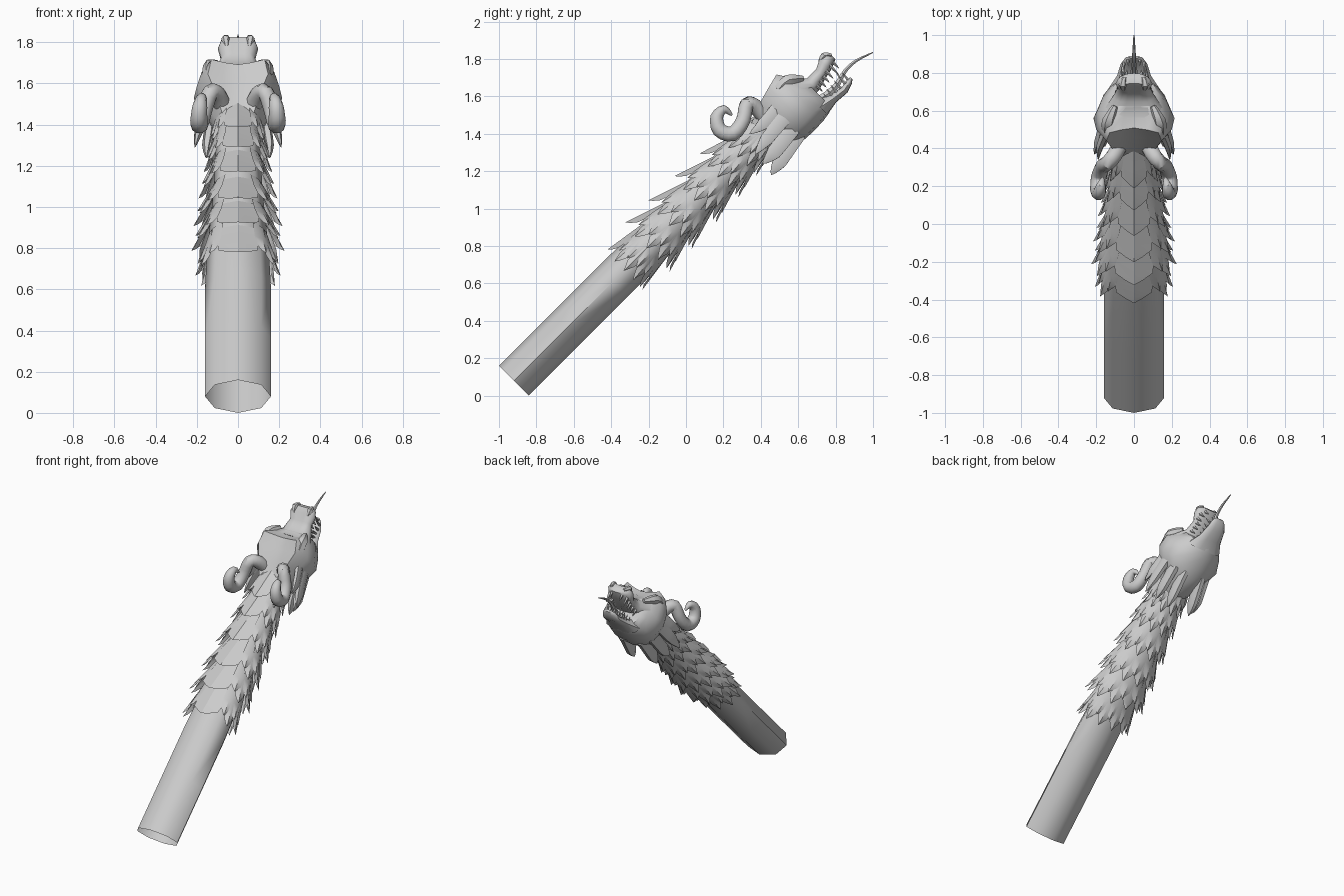
import bpy, bmesh, math
from mathutils import Vector

if "Cube" in bpy.data.objects:
    bpy.data.objects.remove(bpy.data.objects["Cube"])

R2 = math.sqrt(0.5)
GREY = bpy.data.materials.new("stone_grey")
GREY.diffuse_color = (0.6, 0.6, 0.6, 1)
GREY.use_nodes = True
GREY.node_tree.nodes["Principled BSDF"].inputs["Base Color"].default_value = GREY.diffuse_color


def P(x, u, v):
    """Neck frame to world: u runs up the sloping neck, v points to its back."""
    return Vector((x, -0.92 + (u - v) * R2, 0.08 + (u + v) * R2))


def finish(name, bm, angle=40, recalc=True):
    if recalc:
        bmesh.ops.recalc_face_normals(bm, faces=bm.faces)
    me = bpy.data.meshes.new(name)
    bm.to_mesh(me)
    bm.free()
    me.materials.append(GREY)
    ob = bpy.data.objects.new(name, me)
    bpy.context.collection.objects.link(ob)
    bpy.ops.object.select_all(action='DESELECT')
    ob.select_set(True)
    bpy.context.view_layer.objects.active = ob
    bpy.ops.object.shade_smooth_by_angle(angle=math.radians(angle))
    return ob


def loft(bm, rings, cap_start=True, cap_end=True):
    rows = [[bm.verts.new(p) for p in r] for r in rings]
    n = len(rows[0])
    for a, b in zip(rows, rows[1:]):
        for i in range(n):
            j = (i + 1) % n
            bm.faces.new((a[i], a[j], b[j], b[i]))
    if cap_start:
        bm.faces.new(rows[0][::-1])
    if cap_end:
        bm.faces.new(rows[-1])


def tube(bm, pts, radii, n=8, flat=1.0):
    """Round tube along world points, smoothed by a spline."""
    pts = [Vector(p) for p in pts]
    path = []
    for i in range(len(pts) - 1):
        a, b = pts[max(i - 1, 0)], pts[i]
        c, d = pts[i + 1], pts[min(i + 2, len(pts) - 1)]
        for k in range(3):
            t = k / 3
            p = 0.5 * (2 * b + (c - a) * t + (2 * a - 5 * b + 4 * c - d) * t * t
                       + (3 * b - a - 3 * c + d) * t ** 3)
            path.append((p, radii[i] + (radii[i + 1] - radii[i]) * t))
    path.append((pts[-1], radii[-1]))
    rings = []
    for i, (p, r) in enumerate(path):
        d = (path[min(i + 1, len(path) - 1)][0] - path[max(i - 1, 0)][0]).normalized()
        s = Vector((1, 0, 0))
        s = (s - d * s.dot(d)).normalized()
        w = d.cross(s)
        rings.append([p + r * (flat * s * math.cos(2 * math.pi * k / n)
                               + w * math.sin(2 * math.pi * k / n)) for k in range(n)])
    loft(bm, rings)


# pole and neck core, open at the lower end
bm = bmesh.new()
core = [(0, .16, .113), (.4, .16, .113), (.75, .16, .113), (1.0, .15, .11),
        (1.4, .12, .1), (1.9, .1, .085)]
loft(bm, [[P(rx * math.sin(k * math.pi / 4), u, rv * math.cos(k * math.pi / 4))
           for k in range(8)] for u, rx, rv in core], cap_start=False)
finish("neck_pole", bm, 60)


def core_radius(u):
    for (u0, x0, v0), (u1, x1, v1) in zip(core, core[1:]):
        if u <= u1:
            t = (u - u0) / (u1 - u0)
            return x0 + (x1 - x0) * t, v0 + (v1 - v0) * t
    return core[-1][1:]


# overlapping scale rows, flaring towards the pole
def scale(bm, a, h, base_u, tip_u, rx, rv, side):
    bx, bv = core_radius(base_u)
    grid = []
    for t, width in ((0, 1), (.5, 1.05), (.85, .85), (1, .35)):
        row = []
        for s in (-1, 0, 1):
            ang = a + s * h * width
            tt = t * (1 if s == 0 else side)
            ridge = .012 * t if s == 0 else 0
            x = (bx + (rx - bx) * tt + ridge) * math.sin(ang)
            v = (bv + (rv - bv) * tt + ridge) * math.cos(ang)
            row.append(bm.verts.new(P(x, base_u + (tip_u - base_u) * tt, v)))
        grid.append(row)
    for r0, r1 in zip(grid, grid[1:]):
        for i in range(2):
            bm.faces.new((r0[i], r0[i + 1], r1[i + 1], r1[i]))


rows = [(.83, .195, .13), (1.0, .215, .165), (1.17, .205, .162),
        (1.36, .18, .155), (1.54, .155, .145), (1.69, .135, .13)]
bm = bmesh.new()
for u, rx, rv in rows:
    scale(bm, 0, math.radians(36), u + .24, u + .02, rx, rv, .93)   # broad back plate
    for k in range(2, 11):                                          # long outer scales
        scale(bm, math.radians(30 * k), math.radians(14), u + .24, u, rx, rv, .9)
    for k in range(1, 11):                                          # shorter ones between
        scale(bm, math.radians(30 * k + 15), math.radians(14),
              u + .27, u + .06, rx * .94, rv * .94, .9)
finish("neck_scales", bm, 30, recalc=False)


# head: half outline mirrored into a ring
def head_ring(u, vt, vb, w, dip):
    m = (vt + vb) / 2
    half = [(.35, vt - dip * .6), (.68, vt), (.93, m + (vt - m) * .5), (1, m),
            (.85, m + (vb - m) * .6), (.45, m + (vb - m) * .93)]
    ring = [P(0, u, vt - dip)] + [P(x * w, u, v) for x, v in half] + [P(0, u, vb)]
    return ring + [P(-x * w, u, v) for x, v in half[::-1]]


def head_part(name, sections):
    bm = bmesh.new()
    loft(bm, [head_ring(*s) for s in sections])
    return finish(name, bm, 50)


head_part("skull", [(1.80, .06, -.09, .09, 0), (1.90, .085, -.16, .125, .01),
                    (1.98, .12, -.185, .165, .02), (2.07, .145, -.19, .215, .03),
                    (2.15, .165, -.188, .19, .035), (2.20, .085, -.18, .15, .015),
                    (2.235, .05, -.17, .118, 0)])
head_part("upper_jaw", [(2.19, .09, -.06, .15, 0), (2.25, .035, -.055, .11, 0),
                        (2.32, .035, -.035, .085, 0), (2.37, .06, -.025, .098, .005),
                        (2.41, .062, -.01, .085, .005), (2.43, .035, 0, .05, 0)])
head_part("lower_jaw", [(2.19, -.07, -.18, .135, 0), (2.27, -.115, -.166, .09, .01),
                        (2.35, -.13, -.172, .07, .01), (2.40, -.122, -.155, .05, .005),
                        (2.42, -.125, -.14, .03, 0)])

# brow ridges over the eyes
bm = bmesh.new()
for s in (-1, 1):
    tube(bm, [P(s * .14, 2.10, .10), P(s * .135, 2.17, .10), P(s * .10, 2.235, .05)],
         [.03, .035, .015], 6)
finish("brow_ridges", bm)

# nostril bumps
bm = bmesh.new()
for s in (-1, 1):
    tube(bm, [P(s * .055, 2.36, .045), P(s * .06, 2.40, .055), P(s * .05, 2.43, .03)],
         [.012, .022, .01], 6)
finish("nostrils", bm)

# teeth
bm = bmesh.new()
for s in (-1, 1):
    for u, w, ln in ((2.26, .09, .03), (2.29, .08, .035), (2.32, .072, .035),
                     (2.35, .075, .04), (2.385, .07, .055), (2.41, .04, .035)):
        v = -.045 + (u - 2.26) * .22
        tube(bm, [P(s * w, u, v + .015), P(s * w * .95, u, v - ln)], [.012, .001], 5)
        tube(bm, [P(s * w * .78, u - .01, -.13), P(s * w * .76, u - .005, -.115 + ln)],
             [.01, .001], 5)
finish("teeth", bm)

# tongue curling out of the mouth
bm = bmesh.new()
tube(bm, [(0, .68, 1.56), (0, .79, 1.64), (0, .85, 1.735), (0, .91, 1.79), (0, 1.0, 1.835)],
     [.025, .02, .012, .009, .003], 6)
finish("tongue", bm)

# curled horns
bm = bmesh.new()
for s in (-1, 1):
    tube(bm, [(s * .07, .43, 1.48), (s * .10, .37, 1.545), (s * .135, .325, 1.555),
              (s * .165, .305, 1.47), (s * .185, .25, 1.40), (s * .19, .18, 1.42),
              (s * .185, .165, 1.49), (s * .175, .205, 1.53), (s * .165, .245, 1.50)],
         [.045, .043, .04, .04, .042, .042, .036, .024, .006], 10)
finish("horns", bm)

# swept tufts behind the jaw
bm = bmesh.new()
for s in (-1, 1):
    for a, b, c, r in (((.07, .60, 1.40), (.085, .50, 1.25), (.09, .455, 1.18), .05),
                       ((.13, .57, 1.43), (.15, .47, 1.30), (.155, .41, 1.24), .05),
                       ((.16, .53, 1.49), (.19, .43, 1.37), (.21, .37, 1.29), .045),
                       ((.15, .49, 1.54), (.18, .41, 1.45), (.19, .34, 1.40), .04)):
        tube(bm, [(s * p[0], p[1], p[2]) for p in (a, b, c)], [r, r * .9, .002], 6, .55)
finish("jaw_tufts", bm)
